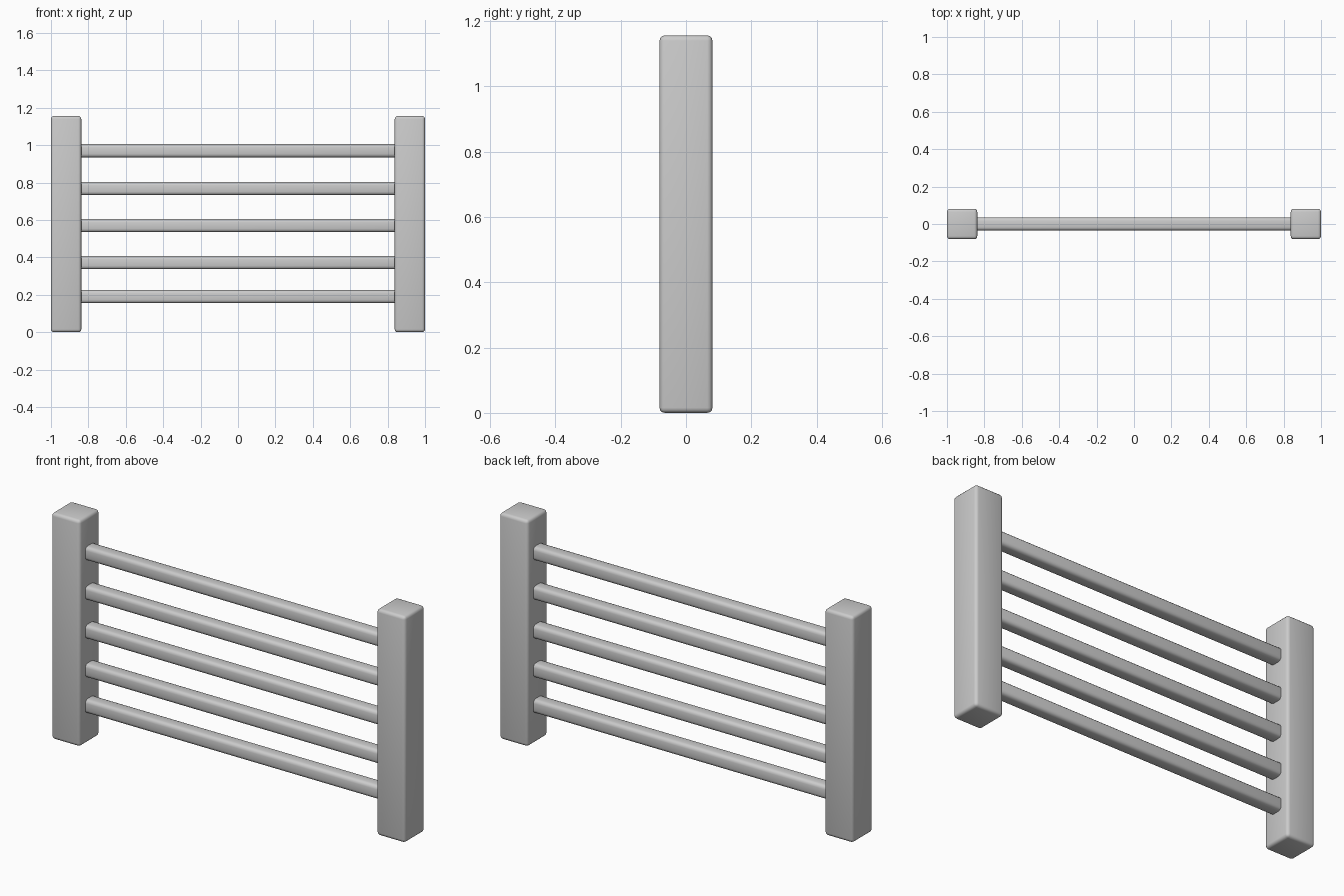
import bpy

if "Cube" in bpy.data.objects:
    bpy.data.objects.remove(bpy.data.objects["Cube"])

POST_W, POST_H = 0.162, 1.156
RAIL = 0.07


def rounded_bar(name, size, loc, radius, segments=3):
    """Box with softly rounded edges."""
    bpy.ops.mesh.primitive_cube_add(size=1, location=loc)
    ob = bpy.context.object
    ob.name = name
    ob.scale = size
    bpy.ops.object.transform_apply(location=False, rotation=False, scale=True)
    bev = ob.modifiers.new("Rounding", 'BEVEL')
    bev.width = radius
    bev.segments = segments
    bpy.ops.object.modifier_apply(modifier=bev.name)
    bpy.ops.object.shade_smooth_by_angle()
    return ob


# Square end posts
for side, label in ((-1, "left"), (1, "right")):
    rounded_bar(f"{label}_post", (POST_W, POST_W, POST_H),
                (side * (1 - POST_W / 2), 0, POST_H / 2), 0.016)

# Horizontal rails, ends seated slightly inside the posts
rail_length = 2 * (1 - POST_W) + 0.04
for i, z in enumerate((0.19, 0.372, 0.57, 0.768, 0.97), 1):
    rounded_bar(f"rail_{i}", (rail_length, RAIL, RAIL), (0, 0, z), 0.018)
